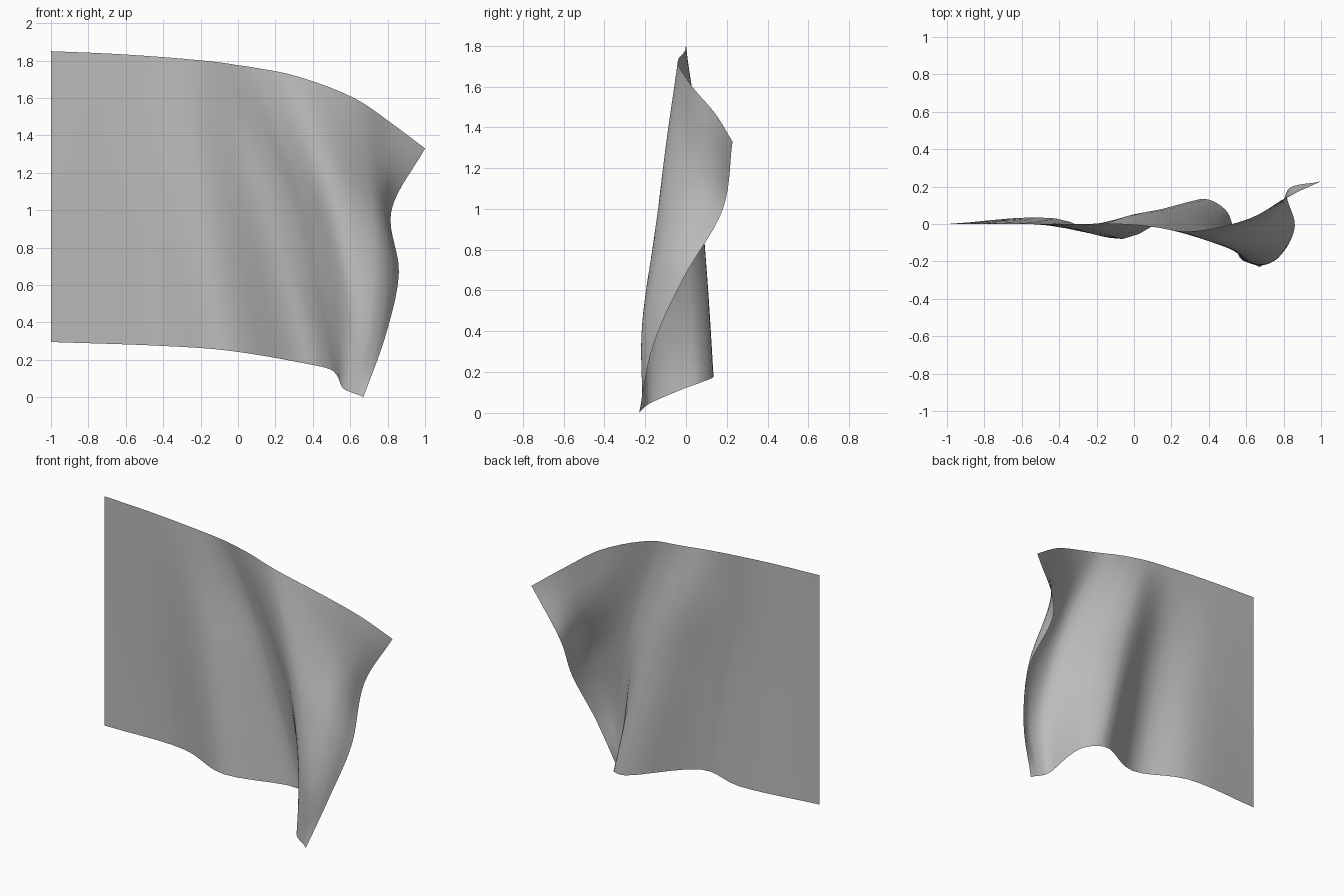
import bpy
import bmesh
import math
from mathutils import Vector

cube = bpy.data.objects.get("Cube")
if cube:
    bpy.data.objects.remove(cube, do_unlink=True)

STEPS_ACROSS = 5
STEPS_DOWN = 7

# Fold lines from hoist to fly: top height, bottom height, then x, y from top to bottom
folds = [
    (1.85, .295, [(-1, 0), (-1, 0), (-1, 0), (-1, 0), (-1, 0)]),
    (1.835, .275, [(-.65, 0), (-.6, .005), (-.53, .01), (-.47, .02), (-.42, .03)]),
    (1.81, .25, [(-.3, 0), (-.25, -.02), (-.18, -.045), (-.12, -.065), (-.06, -.08)]),
    (1.79, .18, [(-.1, 0), (.03, .055), (.15, .08), (.26, .11), (.36, .135)]),
    (1.775, .15, [(0, -.005), (.15, .03), (.29, .045), (.39, .06), (.49, .075)]),
    (1.76, .115, [(.1, -.015), (.25, -.02), (.4, -.035), (.48, -.04), (.53, -.02)]),
    (1.72, .045, [(.3, -.04), (.45, -.1), (.55, -.15), (.6, -.195), (.565, -.18)]),
    (1.6, .02, [(.62, .03), (.69, .01), (.73, -.13), (.7, -.215), (.62, -.21)]),
    (1.465, .01, [(.82, .145), (.78, .09), (.81, -.08), (.76, -.19), (.65, -.22)]),
    (1.33, 0, [(1, .228), (.82, .18), (.86, -.01), (.79, -.16), (.67, -.23)]),
]


def smooth_path(points, steps):
    """Pass a centripetal spline through the points."""
    first = points[0] * 2 - points[1]
    last = points[-1] * 2 - points[-2]
    pts = [first] + points + [last]
    path = []
    for a, b, c, d in zip(pts, pts[1:], pts[2:], pts[3:]):
        ab, bc, cd = (math.sqrt(max((q - p).length, 1e-4))
                      for p, q in ((a, b), (b, c), (c, d)))
        start = (b - a) / ab - (c - a) / (ab + bc) + (c - b) / bc
        end = (c - b) / bc - (d - b) / (bc + cd) + (d - c) / cd
        start, end = start * bc, end * bc
        for i in range(steps):
            t = i / steps
            s = 1 - t
            path.append(b * (s * s * (1 + 2 * t)) + start * (t * s * s)
                        + c * (t * t * (1 + 2 * s)) - end * (t * t * s))
    path.append(points[-1].copy())
    return path


# Smooth across the folds first, then down the cloth
levels = len(folds[0][2])
rows = []
for level in range(levels):
    fraction = level / (levels - 1)
    row = [Vector((*line[level], top + (bottom - top) * fraction))
           for top, bottom, line in folds]
    rows.append(smooth_path(row, STEPS_ACROSS))
columns = [smooth_path(list(column), STEPS_DOWN) for column in zip(*rows)]

# Sheet of quads facing the front
bm = bmesh.new()
grid = [[bm.verts.new(p) for p in column] for column in columns]
for left, right in zip(grid, grid[1:]):
    for j in range(len(left) - 1):
        face = bm.faces.new((left[j], left[j + 1], right[j + 1], right[j]))
        face.smooth = True
mesh = bpy.data.meshes.new("flag_cloth")
bm.to_mesh(mesh)
bm.free()

# Plain grey cloth
grey = bpy.data.materials.new("grey_cloth")
grey.use_nodes = True
colour = (.5, .5, .5, 1)
grey.diffuse_color = colour
grey.node_tree.nodes["Principled BSDF"].inputs["Base Color"].default_value = colour
mesh.materials.append(grey)

cloth = bpy.data.objects.new("flag_cloth", mesh)
bpy.context.collection.objects.link(cloth)
